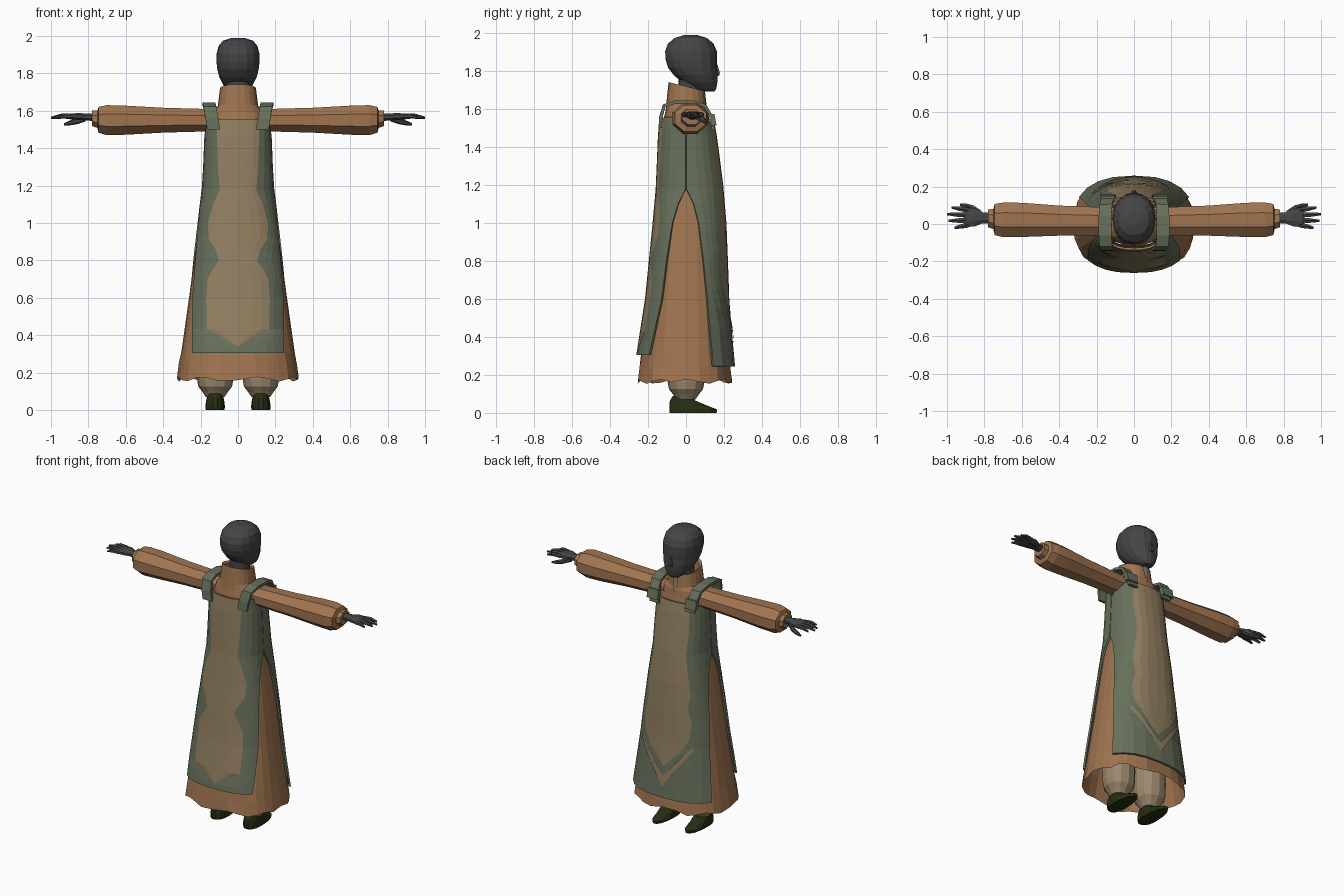
import bpy, bmesh
from math import sin, cos, asin, acos, pi

cube = bpy.data.objects.get("Cube")
if cube:
    bpy.data.objects.remove(cube)


def material(name, r, g, b):
    m = bpy.data.materials.new(name)
    m.use_nodes = True
    m.diffuse_color = (r, g, b, 1)
    shader = m.node_tree.nodes["Principled BSDF"]
    shader.inputs["Base Color"].default_value = (r, g, b, 1)
    shader.inputs["Roughness"].default_value = 0.9
    return m


BROWN = material("brown cloth", 0.35, 0.175, 0.08)
GREEN = material("grey green cloth", 0.135, 0.16, 0.105)
TAN = material("tan cloth", 0.29, 0.215, 0.12)
LINEN = material("linen trousers", 0.33, 0.25, 0.155)
SKIN = material("charcoal skin", 0.06, 0.06, 0.063)
SHOE = material("dark green shoe", 0.018, 0.028, 0.006)

POWER = 2.5  # squareness of the garment cross-section


def at(table, z):
    """Interpolate the rows of a (z, values...) table."""
    if z <= table[0][0]:
        return table[0][1:]
    for a, b in zip(table, table[1:]):
        if z <= b[0]:
            t = (z - a[0]) / (b[0] - a[0])
            return [p + (q - p) * t for p, q in zip(a[1:], b[1:])]
    return table[-1][1:]


def grid(name, rows, mats, closed=True, caps=False, pick=None):
    """Skin a list of point rows; pick(i, j) chooses the face material."""
    bm = bmesh.new()
    vs = [[bm.verts.new(p) for p in row] for row in rows]
    n = len(rows[0])
    for i in range(len(rows) - 1):
        for j in range(n if closed else n - 1):
            k = (j + 1) % n
            f = bm.faces.new((vs[i][j], vs[i][k], vs[i + 1][k], vs[i + 1][j]))
            f.material_index = pick(i, j) if pick else 0
    if caps:
        bm.faces.new(vs[0])
        bm.faces.new(vs[-1])
    bmesh.ops.recalc_face_normals(bm, faces=bm.faces)
    me = bpy.data.meshes.new(name)
    bm.to_mesh(me)
    bm.free()
    for m in mats:
        me.materials.append(m)
    ob = bpy.data.objects.new(name, me)
    bpy.context.collection.objects.link(ob)
    return ob


def solidify(ob, thickness):
    mod = ob.modifiers.new("thickness", "SOLIDIFY")
    mod.thickness = thickness
    mod.offset = 0


def power(v, e):
    return abs(v) ** e * (1 if v >= 0 else -1)


def ring(z, hx, y0, y1, cx=0, cy=None, n=16, p=2.2, tilt=0):
    """Horizontal rounded ring between y0 and y1."""
    cy = (y0 + y1) / 2 if cy is None else cy
    pts = []
    for k in range(n):
        a = 2 * pi * k / n
        s = power(sin(a), 2 / p)
        y = cy + s * ((y1 - cy) if s > 0 else (cy - y0))
        pts.append((cx + hx * power(cos(a), 2 / p), y, z + tilt * y))
    return pts


def limb(name, stations, mat, side, n=8):
    """Tube along x through (x, y, z, half depth, half height) stations."""
    rows = [[(side * x, y + ry * cos(2 * pi * (k + .5) / n), z + rz * sin(2 * pi * (k + .5) / n))
             for k in range(n)] for x, y, z, ry, rz in stations]
    return grid(name, rows, [mat], caps=True)


# Garment silhouette: z, half width, depth towards -y, depth towards +y
BODY = [(.16, .325, .275, .262), (.31, .303, .255, .245), (.6, .262, .21, .222),
        (.8, .235, .19, .215), (1.0, .205, .17, .207), (1.2, .175, .152, .19),
        (1.4, .166, .145, .165), (1.5, .163, .14, .15), (1.56, .158, .133, .138)]

# Robe with a rippled hem
robe_rows = []
for i, z in enumerate([.165, .24, .31, .45, .6, .8, 1.0, 1.2, 1.4, 1.5, 1.56]):
    hx, bn, bp = at(BODY, z)
    row = ring(z, hx, .018 - bn, bp - .018, cy=0, n=28, p=POWER)
    if i < 2:
        row = [(x * (1 + .012 * sin(2.3 * k + i)), y * (1 + .015 * sin(2.3 * k + i)),
                z + .012 * cos(1.7 * k + 2 * i)) for k, (x, y, _) in enumerate(row)]
    robe_rows.append(row)
grid("robe", robe_rows, [BROWN])

# Shoulder yoke and tilted standing collar
collar = [(1.55, .155, -.117, .121, 0), (1.595, .138, -.107, .115, 0),
          (1.625, .108, -.103, .109, -.1), (1.72, .096, -.092, .1, -.24),
          (1.71, .08, -.076, .084, -.24), (1.62, .07, -.06, .07, 0)]
grid("collar", [ring(z, hx, a, b, cy=0, n=20, tilt=t) for z, hx, a, b, t in collar], [BROWN])
grid("collar_opening", [[(-.022, .108, 1.695), (.022, .108, 1.695)],
                        [(-.014, .115, 1.63), (.014, .115, 1.63)],
                        [(-.002, .125, 1.575), (.002, .125, 1.575)]], [TAN], closed=False)


def panel(name, side, edge, tan):
    """Tabard half: edge is the y of its side border, tan the half width of the inlay."""
    zs = sorted({r[0] for r in edge + tan})
    rows = []
    for z in zs:
        hx, bn, bp = at(BODY, z)
        hx, b = hx + .01, bp if side > 0 else bn
        a0 = asin((at(edge, z)[0] / b) ** (POWER / 2))
        a1 = acos((at(tan, z)[0] / hx) ** (POWER / 2))
        half = [a0 + (a1 - a0) * k / 4 for k in range(5)]
        mid = [a1 + (pi - 2 * a1) * k / 6 for k in range(1, 6)]
        angles = half + mid + [pi - a for a in reversed(half)]
        rows.append([(hx * power(cos(a), 2 / POWER), side * b * power(sin(a), 2 / POWER), z)
                     for a in angles])
    ob = grid(name, rows, [GREEN, TAN], closed=False,
              pick=lambda i, j: int(4 <= j < 10 and zs[i] >= tan[0][0]))
    solidify(ob, .012)


panel("tabard_panel_long_inlay", -1,
      [(.305, .19), (.6, .125), (.8, .1), (1.0, .07), (1.1, .04), (1.18, .001), (1.46, .001), (1.555, .05)],
      [(.34, .004), (.43, .165), (.6, .168), (.7, .16), (.75, .135), (.8, .1), (.85, .115),
       (.92, .155), (1.0, .157), (1.1, .13), (1.18, .095), (1.3, .105), (1.555, .113)])
panel("tabard_panel_chevron", 1,
      [(.245, .14), (.6, .11), (.8, .09), (1.0, .065), (1.1, .04), (1.18, .001), (1.46, .001), (1.53, .05)],
      [(.45, .004), (.55, .1), (.65, .16), (.75, .17), (.85, .145), (.95, .155), (1.1, .13),
       (1.2, .115), (1.35, .122), (1.53, .113)])

# Chevron stripe near the hem
upper, lower = [], []
for k in range(-6, 7):
    t = abs(k) / 6
    for line, drop in ((upper, 0), (lower, .07 * (1 - .6 * t))):
        x, z = .19 * k / 6, .39 + .22 * t - drop
        hx, _, b = at(BODY, z)
        line.append((x, b * (1 - (abs(x) / (hx + .01)) ** POWER) ** (1 / POWER) + .012, z))
grid("chevron_stripe", [upper, lower], [TAN], closed=False)

# Head, nose and neck
head = [(1.692, .03, .085, .15), (1.71, .056, .03, .16), (1.74, .08, -.02, .165),
        (1.78, .1, -.065, .167), (1.82, .11, -.095, .163), (1.86, .115, -.107, .164),
        (1.905, .115, -.11, .162), (1.945, .105, -.095, .145), (1.975, .08, -.06, .11),
        (1.99, .035, -.01, .06)]
grid("head", [ring(*r) for r in head], [SKIN], caps=True)
nose = [(1.775, .016, .14, .176), (1.79, .018, .14, .181), (1.835, .008, .14, .167)]
grid("nose", [ring(*r, n=6) for r in nose], [SKIN], caps=True)
grid("neck", [ring(z, .062, -.04, .075, n=12) for z in (1.6, 1.77)], [SKIN], caps=True)

for side, label in ((1, "left"), (-1, "right")):
    # Sleeve with a gathered cuff
    limb(label + "_sleeve", [(.1, .015, 1.55, .08, .065), (.2, .015, 1.55, .082, .066),
                             (.4, .018, 1.55, .087, .072), (.6, .022, 1.55, .099, .084),
                             (.7, .022, 1.55, .1, .087), (.745, .024, 1.552, .09, .075),
                             (.752, .027, 1.555, .058, .05), (.78, .03, 1.56, .052, .045)],
         BROWN, side)
    # Hand
    limb(label + "_palm", [(.76, .032, 1.565, .03, .022), (.81, .033, 1.567, .032, .02),
                           (.85, .036, 1.57, .052, .02), (.9, .034, 1.57, .056, .016),
                           (.912, .034, 1.568, .05, .01)], SKIN, side)
    for f, (y, tip_y, tip_x) in enumerate([(.075, .088, .975), (.048, .053, 1.0),
                                           (.02, .017, .992), (-.006, -.02, .96)]):
        mid = (.89 + tip_x) / 2
        limb(f"{label}_finger_{f + 1}", [(.885, y, 1.57, .015, .014),
                                         (mid, (y + tip_y) / 2, 1.572, .014, .013),
                                         (tip_x, tip_y, 1.563, .007, .006)], SKIN, side, 6)
    limb(label + "_thumb", [(.815, .055, 1.56, .018, .016), (.86, .085, 1.545, .017, .016),
                            (.9, .098, 1.535, .014, .013), (.93, .103, 1.528, .007, .006)],
         SKIN, side, 6)

    # Shoulder strap and its clasp
    path = [(-.136, 1.5, .13), (-.132, 1.56, .14), (-.115, 1.618, .15), (-.06, 1.636, .155),
            (.04, 1.636, .155), (.1, 1.618, .15), (.134, 1.56, .142), (.145, 1.49, .13)]
    strap = grid(label + "_strap", [[(side * (x + d), y, z) for d in (-.034, .034)]
                                    for y, z, x in path], [GREEN], closed=False)
    solidify(strap, .018)
    clasp = grid(label + "_clasp", [[(side * (.142 + dx), y + dy, z)
                                     for dx, dy in ((-.04, -.015), (.04, -.015), (.04, .015), (-.04, .015))]
                                    for y, z in ((.146, 1.515), (.134, 1.575))], [GREEN], caps=True)

    # Trouser leg and shoe
    cx = side * .122
    leg = [(.07, .05), (.1, .07), (.125, .09), (.165, .097), (.25, .1), (.75, .085)]
    grid(label + "_trouser_leg", [ring(z, r, -r, r, cx, n=12) for z, r in leg], [LINEN], caps=True)
    shoe = [(0, .05, -.088, .165), (.018, .052, -.09, .168), (.04, .05, -.09, .11),
            (.065, .045, -.087, .05), (.09, .042, -.07, .03)]
    grid(label + "_shoe", [ring(z, hx, a, b, cx, cy=0, n=14) for z, hx, a, b in shoe],
         [SHOE], caps=True)
